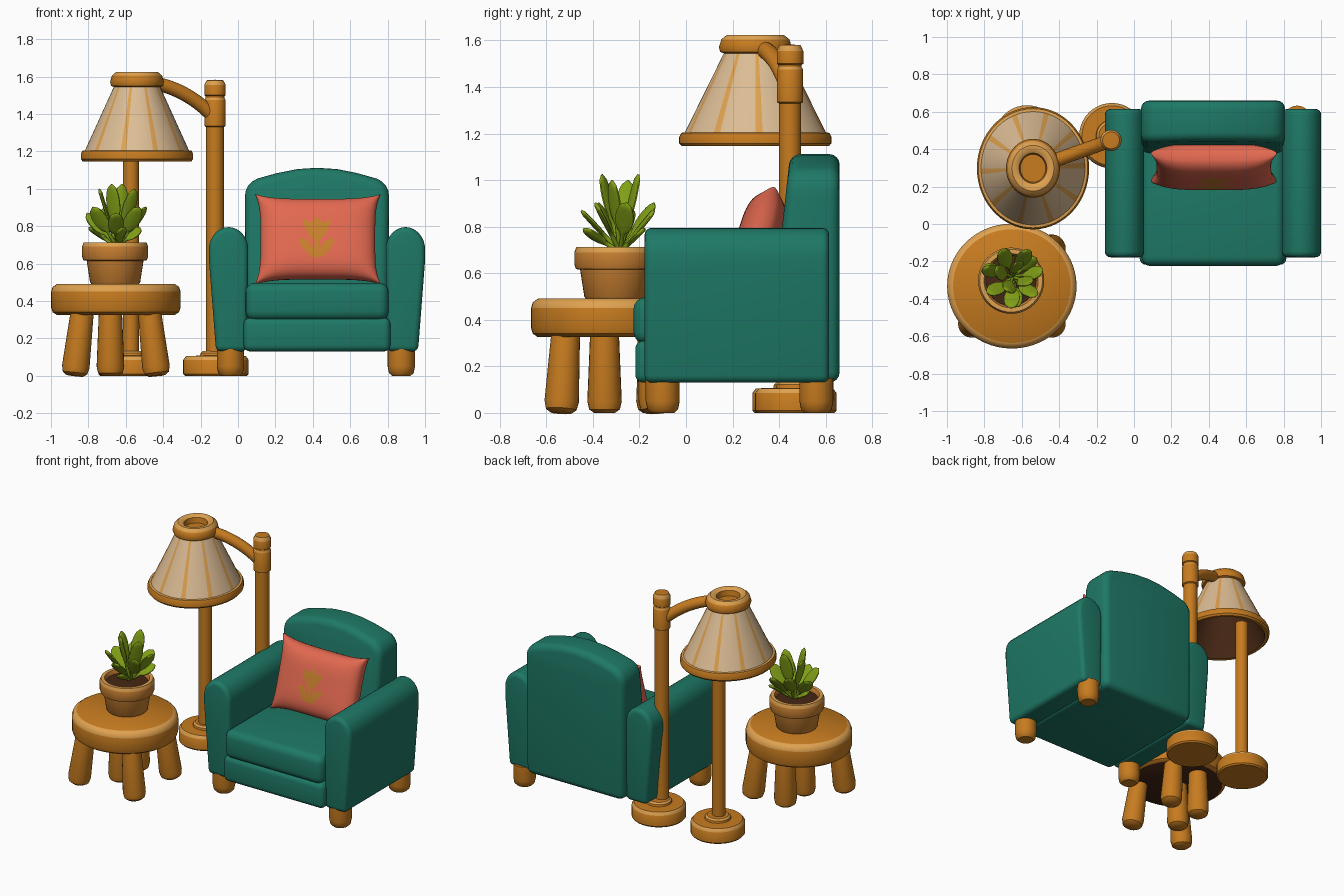
import bpy, bmesh, math
from mathutils import Vector, Matrix

if "Cube" in bpy.data.objects:
    bpy.data.objects.remove(bpy.data.objects["Cube"])


def material(name, r, g, b):
    m = bpy.data.materials.new(name)
    m.diffuse_color = (r, g, b, 1)
    m.use_nodes = True
    m.node_tree.nodes["Principled BSDF"].inputs["Base Color"].default_value = m.diffuse_color
    return m


WOOD = material("warm wood", 0.57, 0.20, 0.014)
EDGE = material("light wood", 0.74, 0.36, 0.08)
TEAL = material("teal fabric", 0.013, 0.19, 0.132)
CORAL = material("coral fabric", 0.76, 0.14, 0.08)
OCHRE = material("ochre print", 0.57, 0.22, 0.025)
CREAM = material("cream shade", 0.72, 0.51, 0.30)
CLAY = material("clay pot", 0.57, 0.21, 0.03)
LEAF = material("leaf green", 0.22, 0.35, 0.008)
SOIL = material("dark brown", 0.06, 0.02, 0.007)


def finish(name, bm, mats, angle=38):
    bmesh.ops.recalc_face_normals(bm, faces=bm.faces)
    me = bpy.data.meshes.new(name)
    bm.to_mesh(me)
    bm.free()
    for m in mats:
        me.materials.append(m)
    me.polygons.foreach_set("use_smooth", [True] * len(me.polygons))
    me.set_sharp_from_angle(angle=math.radians(angle))
    ob = bpy.data.objects.new(name, me)
    bpy.context.collection.objects.link(ob)
    return ob


def lathe(name, prof, loc, mats, segs=32, bands=None, stripe=None, scale_y=1.0, top=None):
    """Spin (radius, height) points; bands gives the material per band;
    stripe = (band, every, material) recolours some faces of one band."""
    bm = bmesh.new()
    rings = []
    for r, z in prof:
        if r < 1e-5:
            rings.append([bm.verts.new((0, 0, z))])
        else:
            rings.append([bm.verts.new((r * math.cos(2 * math.pi * i / segs),
                                        r * scale_y * math.sin(2 * math.pi * i / segs), z))
                          for i in range(segs)])
    for k, (a, b) in enumerate(zip(rings, rings[1:])):
        for i in range(segs):
            j = (i + 1) % segs
            vs = [a[i % len(a)], a[j % len(a)], b[j % len(b)], b[i % len(b)]]
            f = bm.faces.new(list(dict.fromkeys(vs)))
            f.material_index = bands[k] if bands else 0
            if stripe and k == stripe[0] and i % stripe[1] == 0:
                f.material_index = stripe[2]
    ob = finish(name, bm, mats)
    ob.location = loc
    if top:  # lean the part toward a point
        ob.rotation_mode = 'QUATERNION'
        ob.rotation_quaternion = (Vector(top) - Vector(loc)).to_track_quat('Z', 'Y')
    return ob


def prism(name, pts, y0, y1, mat, bevel, slant=0.0):
    """Extrude an (x, z) outline along y and round its sharp edges."""
    bm = bmesh.new()
    f = bm.faces.new([bm.verts.new((x, y0 + slant * z, z)) for x, z in pts])
    ext = bmesh.ops.extrude_face_region(bm, geom=[f])
    for v in ext["geom"]:
        if isinstance(v, bmesh.types.BMVert):
            v.co.y = y1
    bmesh.ops.recalc_face_normals(bm, faces=bm.faces)
    edges = [e for e in bm.edges if e.calc_face_angle(0) > math.radians(45)]
    bmesh.ops.bevel(bm, geom=edges, offset=bevel, segments=4, profile=0.5, affect='EDGES')
    return finish(name, bm, [mat])


def box_pts(x0, x1, z0, z1):
    return [(x0, z0), (x1, z0), (x1, z1), (x0, z1)]


# ---------- armchair ----------
CX = 0.4225
prism("chair_base", box_pts(0.03, 0.815, 0.13, 0.31), -0.218, 0.60, TEAL, 0.035)
prism("seat_cushion", box_pts(0.04, 0.805, 0.297, 0.497), -0.225, 0.46, TEAL, 0.05)

for s, side in ((-1, "left"), (1, "right")):
    pts = [(0.375, 0.13), (0.54, 0.13), (0.578, 0.62)]
    pts += [(0.473 + 0.105 * math.cos(a), 0.675 + 0.12 * math.sin(a))
            for a in [math.pi * i / 14 for i in range(15)]]
    pts += [(0.368, 0.62)]
    prism(side + "_arm", [(CX + s * x, z) for x, z in pts], -0.178, 0.615, TEAL, 0.03)

back = [(0.04, 0.13), (0.80, 0.13), (0.808, 0.93)]
back += [(0.708 + 0.10 * math.cos(a), 0.96 + 0.10 * math.sin(a))
         for a in [math.radians(d) for d in (0, 18, 36, 54, 72)]]
back += [(CX + 0.27 * t, 1.112 - 0.045 * t * t) for t in (0.8, 0.4, 0, -0.4, -0.8)]
back += [(0.137 - 0.10 * math.cos(a), 0.96 + 0.10 * math.sin(a))
         for a in [math.radians(d) for d in (72, 54, 36, 18, 0)]] + [(0.037, 0.93)]
prism("chair_back", back, 0.325, 0.66, TEAL, 0.045, slant=0.11)

foot = [(0, 0), (0.05, 0), (0.066, 0.015), (0.073, 0.05), (0.073, 0.15), (0, 0.15)]
for x, y in ((-0.04, -0.10), (0.873, -0.10), (0.873, 0.56)):
    lathe("chair_foot", foot, (x, y, 0), [WOOD], 24)


# ---------- pillow with a printed tulip ----------
def tulip(x, z):
    ax = abs(x)
    lower = z > -0.035 + 0.10 * (ax / 0.075) ** 2          # rounded cup
    upper = z < max(0.098 - 1.0 * ax, 0.085 - 1.1 * abs(ax - 0.062))  # three petal tips
    head = ax < 0.08 and lower and upper
    stem = ax < 0.009 and -0.12 < z < 0
    t = ax / 0.09
    leaf = t < 1 and abs(z - (-0.115 + 0.08 * t)) < 0.012 + 0.022 * math.sin(math.pi * t) ** 0.8
    return head or stem or leaf


bm = bmesh.new()
N, W, H, T = 110, 0.335, 0.25, 0.085
for side in (-1, 1):
    grid = []
    for i in range(N + 1):
        row = []
        for j in range(N + 1):
            u, v = 2 * i / N - 1, 2 * j / N - 1
            x = W * u * (1 - 0.085 * (1 - v ** 4))
            z = H * v * (1 - 0.12 * (1 - u ** 4))
            y = side * T * ((1 - u ** 4) * (1 - v ** 4)) ** 0.5 + side * 0.008
            row.append(bm.verts.new((x, y, z)))
        grid.append(row)
    for i in range(N):
        for j in range(N):
            q = [grid[i][j], grid[i + 1][j], grid[i + 1][j + 1], grid[i][j + 1]]
            f = bm.faces.new(q if side < 0 else q[::-1])
            c = f.calc_center_median()
            f.material_index = int(side < 0 and tulip(c.x + 0.006, c.z))
bmesh.ops.bridge_loops(bm, edges=[e for e in bm.edges if e.is_boundary])
pillow = finish("pillow", bm, [CORAL, OCHRE], 60)
pillow.location = (0.427, 0.305, 0.730)
pillow.rotation_euler = (math.radians(-17), 0, 0)

# ---------- side table ----------
TX, TY = -0.653, -0.332
lathe("table_top", [(0, 0.325), (0.315, 0.325), (0.338, 0.34), (0.346, 0.365), (0.346, 0.45),
                    (0.338, 0.475), (0.315, 0.491), (0, 0.491)],
      (TX, TY, 0), [WOOD, EDGE, SOIL], 56, [2, 0, 0, 0, 1, 1, 0], scale_y=0.965)
leg = [(0, 0), (0.045, 0), (0.066, 0.015), (0.074, 0.05), (0.062, 0.34), (0, 0.34)]
for sx, sy in ((-1, -1), (1, -1), (1, 1)):
    lathe("table_leg", leg, (TX + sx * 0.22, TY + sy * 0.205, 0), [WOOD], 24,
          top=(TX + sx * 0.18, TY + sy * 0.185, 0.34))
for y in (-0.35, -0.14):
    lathe("table_inner_leg", leg, (-0.682, y, 0), [WOOD], 24)

# ---------- potted plant ----------
PX, PY = -0.657, -0.303
lathe("pot", [(0, 0.488), (0.125, 0.488), (0.134, 0.50), (0.152, 0.615), (0.170, 0.618),
              (0.177, 0.64), (0.177, 0.69), (0.168, 0.712), (0.145, 0.712), (0.135, 0.695),
              (0.133, 0.66)],
      (PX, PY, 0), [CLAY, EDGE], 40, [0, 0, 0, 0, 0, 0, 1, 1, 0, 0])
lathe("soil", [(0, 0.66), (0.14, 0.66), (0.138, 0.685), (0, 0.70)], (PX, PY, 0), [SOIL], 32)


def add_leaf(bm, azimuth, tilt, length, width, roll):
    mat = (Matrix.Translation((PX + 0.01, PY + 0.02, 0.69)) @ Matrix.Rotation(math.radians(azimuth), 4, 'Z')
           @ Matrix.Rotation(math.radians(tilt), 4, 'Y') @ Matrix.Rotation(math.radians(roll), 4, 'Z'))
    rings = []
    for k in range(17):
        t = k / 16
        s = (t - 0.38) / 0.62
        w = max(0.009 if t < 0.9 else 0.004, width * math.sqrt(max(0, 1 - (2 * s - 1) ** 2)))
        d = 0.010 if t < 0.97 else 0.004
        rings.append([bm.verts.new(mat @ Vector((d * math.cos(a), w * math.sin(a), t * length)))
                      for a in [math.pi * i / 5 for i in range(10)]])
    for a, b in zip(rings, rings[1:]):
        for i in range(10):
            bm.faces.new([a[i], a[(i + 1) % 10], b[(i + 1) % 10], b[i]])
    bm.faces.new(rings[-1])


bm = bmesh.new()
for i in range(4):   # upright leaves
    add_leaf(bm, 70 + 90 * i, 14 + 4 * (i % 2), 0.345 - 0.02 * (i % 2), 0.043, 40 - 25 * i)
for i in range(7):   # spreading leaves
    add_leaf(bm, 10 + 51.4 * i, 37 + 6 * (i % 2), 0.265 - 0.02 * (i % 2), 0.045, (-35, 30, 10)[i % 3])
for i in range(3):   # low leaves
    add_leaf(bm, 40 + 120 * i, 58, 0.19, 0.036, 25)
finish("plant_leaves", bm, [LEAF], 60)

# ---------- floor lamp ----------
base = [(0, 0), (0.166, 0), (0.175, 0.01), (0.175, 0.085), (0.160, 0.105), (0.085, 0.108),
        (0.082, 0.122), (0.07, 0.132), (0, 0.132)]
AX, AY, BX, BY = -0.572, 0.452, -0.123, 0.447
for name, x, y in (("front_pole_base", AX, 0.46), ("arm_pole_base", -0.118, 0.472)):
    lathe(name, base, (x, y, 0), [WOOD, EDGE], 40, [0, 0, 0, 1, 0, 0, 1, 0])
lathe("front_pole", [(0.043, 0.12), (0.043, 1.20), (0, 1.20)], (AX, AY, 0), [WOOD], 32)
lathe("arm_pole", [(0.047, 0.12), (0.047, 1.33), (0.056, 1.335), (0.056, 1.475), (0.05, 1.485),
                   (0.05, 1.495), (0.057, 1.50), (0.057, 1.555), (0.045, 1.58), (0, 1.583)],
      (BX, BY, 0), [WOOD, EDGE], 32, [0, 0, 0, 1, 0, 0, 0, 1, 0])

SX, SY = -0.54, 0.298
lathe("lamp_shade", [(0, 1.575), (0.068, 1.575), (0.074, 1.612), (0.09, 1.624), (0.112, 1.624),
                     (0.134, 1.605), (0.144, 1.57), (0.138, 1.55), (0.124, 1.545),
                     (0.278, 1.205), (0.292, 1.203), (0.300, 1.185), (0.300, 1.158), (0.29, 1.146),
                     (0.27, 1.148), (0.262, 1.18), (0.115, 1.525), (0, 1.525)],
      (SX, SY, 0), [WOOD, CREAM, EDGE, SOIL], 60,
      [0, 0, 2, 2, 2, 0, 0, 0, 1, 2, 0, 0, 0, 0, 3, 3, 3], stripe=(8, 6, 2), scale_y=1.09)

# curved arm between pole and shade
curve = bpy.data.curves.new("arm_path", 'CURVE')
curve.dimensions = '3D'
curve.bevel_depth = 0.037
curve.bevel_resolution = 5
curve.use_fill_caps = True
sp = curve.splines.new('BEZIER')
sp.bezier_points.add(1)
dirv = Vector((SX - BX, SY - BY, 0))
for bp, t, z, tl, tz in ((sp.bezier_points[0], 0.02, 1.385, 0.25, 1.49),
                         (sp.bezier_points[1], 0.80, 1.565, 0.55, 1.55)):
    bp.co = Vector((BX, BY, z)) + dirv * t
    bp.handle_left_type = bp.handle_right_type = 'FREE'
    bp.handle_left = bp.handle_right = Vector((BX, BY, tz)) + dirv * tl
sp.bezier_points[0].handle_left = sp.bezier_points[0].co
sp.bezier_points[1].handle_right = sp.bezier_points[1].co
tmp = bpy.data.objects.new("arm_path", curve)
bpy.context.collection.objects.link(tmp)
dg = bpy.context.evaluated_depsgraph_get()
bm = bmesh.new()
bm.from_mesh(bpy.data.meshes.new_from_object(tmp.evaluated_get(dg)))
bpy.data.objects.remove(tmp)
finish("lamp_arm", bm, [WOOD], 50)
